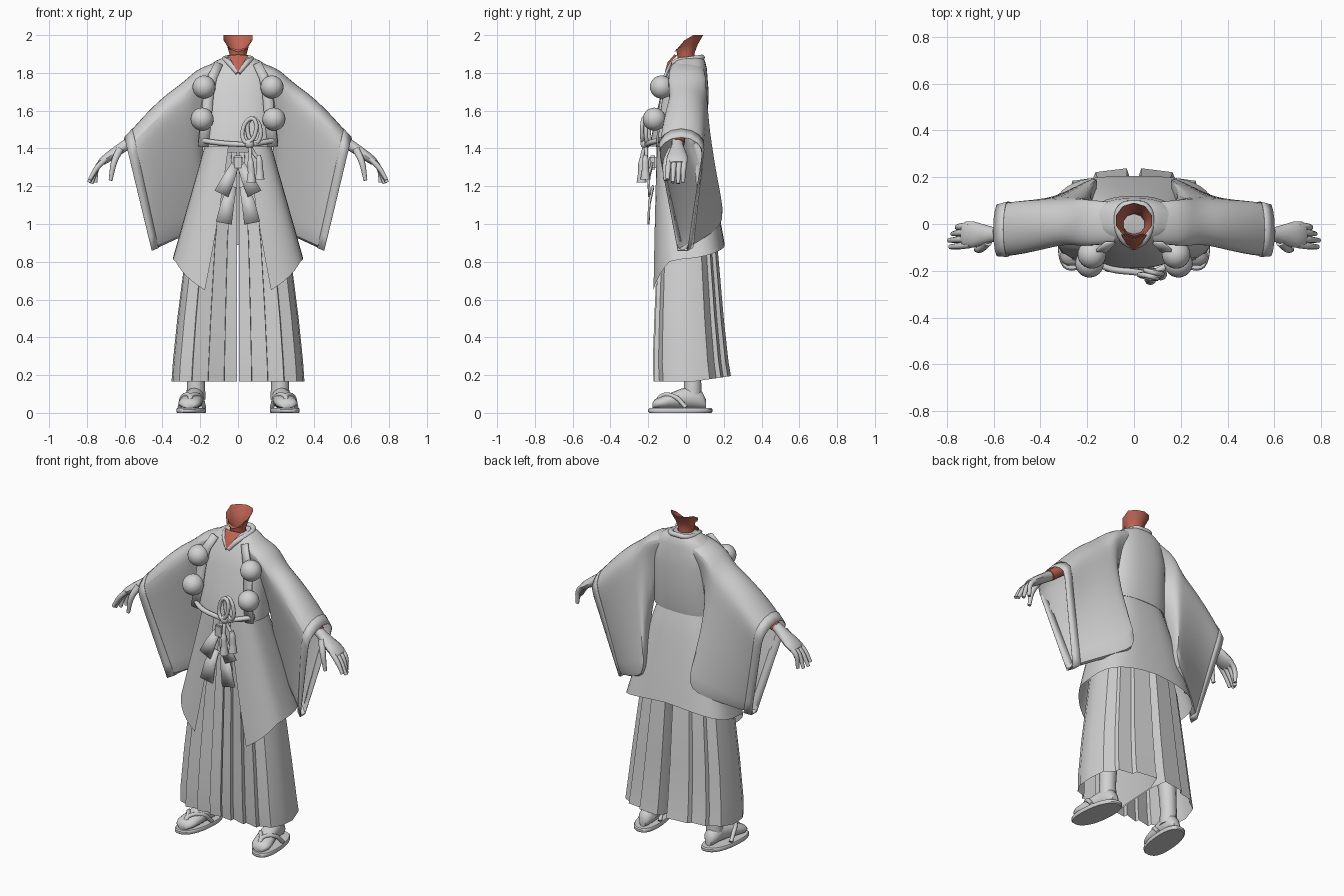
import bpy, bmesh, math
from mathutils import Vector

if "Cube" in bpy.data.objects:
    bpy.data.objects.remove(bpy.data.objects["Cube"])


def material(name, rgb):
    m = bpy.data.materials.new(name)
    m.diffuse_color = (*rgb, 1)
    m.use_nodes = True
    m.node_tree.nodes["Principled BSDF"].inputs["Base Color"].default_value = m.diffuse_color
    return m


GREY = material("cloth_grey", (0.64, 0.64, 0.64))
SKIN = material("skin_red", (0.52, 0.13, 0.09))


def finish(name, bm, mat, subsurf=0, thick=0):
    bmesh.ops.recalc_face_normals(bm, faces=bm.faces)
    me = bpy.data.meshes.new(name)
    bm.to_mesh(me)
    bm.free()
    ob = bpy.data.objects.new(name, me)
    bpy.context.collection.objects.link(ob)
    me.materials.append(mat)
    if thick:
        ob.modifiers.new("thickness", 'SOLIDIFY').thickness = thick
    if subsurf:
        ob.modifiers.new("smooth", 'SUBSURF').levels = subsurf
        ob.modifiers["smooth"].render_levels = subsurf
    return ob


def loft(name, rings, mat=GREY, closed=True, caps=(False, False), subsurf=0, thick=0):
    bm = bmesh.new()
    vs = [[bm.verts.new(p) for p in r] for r in rings]
    n = len(rings[0])
    for a, b in zip(vs, vs[1:]):
        for i in range(n if closed else n - 1):
            j = (i + 1) % n
            bm.faces.new((a[i], a[j], b[j], b[i]))
    if caps[0]:
        bm.faces.new(vs[0][::-1])
    if caps[1]:
        bm.faces.new(vs[-1])
    return finish(name, bm, mat, subsurf, thick)


def tube(name, pts, radius, mat=GREY, radii=None, cyclic=False):
    # smooth round cord through the points
    cu = bpy.data.curves.new(name, 'CURVE')
    cu.dimensions = '3D'
    cu.bevel_depth = radius
    cu.bevel_resolution = 3
    cu.use_fill_caps = True
    sp = cu.splines.new('BEZIER')
    sp.bezier_points.add(len(pts) - 1)
    sp.resolution_u = 6
    sp.use_cyclic_u = cyclic
    for i, (bp, p) in enumerate(zip(sp.bezier_points, pts)):
        bp.co = p
        bp.handle_left_type = bp.handle_right_type = 'AUTO'
        bp.radius = radii[i] if radii else 1
    cu.materials.append(mat)
    ob = bpy.data.objects.new(name, cu)
    bpy.context.collection.objects.link(ob)
    bpy.ops.object.select_all(action='DESELECT')
    bpy.context.view_layer.objects.active = ob
    ob.select_set(True)
    bpy.ops.object.convert(target='MESH')


def ball(name, c, r):
    bm = bmesh.new()
    bmesh.ops.create_uvsphere(bm, u_segments=24, v_segments=14, radius=r)
    bmesh.ops.translate(bm, verts=bm.verts, vec=c)
    finish(name, bm, GREY)


def ribbon(name, pts, width, thick=0.012):
    # flat band; each point is widened sideways across its path
    left, right = [], []
    for i, p in enumerate(pts):
        d = Vector(pts[min(i + 1, len(pts) - 1)]) - Vector(pts[max(i - 1, 0)])
        side = d.cross(Vector((0, 1, 0))).normalized() * width[i] / 2
        left.append(Vector(p) - side)
        right.append(Vector(p) + side)
    loft(name, [left, right], closed=False, thick=thick)


def spow(v, e):
    return math.copysign(abs(v) ** e, v)


def oval(a, hx, yf, yb, e):
    # a = 0 faces the front
    return hx * spow(math.sin(a), e), (yf + yb) / 2 - (yb - yf) / 2 * spow(math.cos(a), e)


def lerp(a, b, t):
    return a + (b - a) * t


# upper robe
body = [(1.882, .075, -.035, .09), (1.865, .115, -.06, .10), (1.825, .175, -.088, .11), (1.70, .195, -.13, .12),
        (1.55, .20, -.165, .115), (1.44, .212, -.188, .105), (1.41, .212, -.19, .10)]
loft("upper_robe", [[(*oval(2 * math.pi * i / 32, hx, yf, yb, .8), z) for i in range(32)]
                    for z, hx, yf, yb in body], caps=(True, True))

# coat skirt, open in front, hem dipping to two front points
rows = []
for j in range(9):
    t = j / 8
    row = []
    a0 = lerp(.14, .36, t)
    for i in range(41):
        s = i / 40
        a = lerp(a0, 2 * math.pi - a0, s)
        f = min(s, 1 - s) * 2
        hem = lerp(.65, .80, f / .3) if f < .3 else lerp(.80, .89, (f - .3) / .7)
        x, y = oval(a, lerp(.172, .345, t), lerp(-.155, -.18, t), lerp(.09, .205, t ** .8), .65)
        row.append((x, y, lerp(1.43, hem, t)))
    rows.append(row)
loft("coat_skirt", rows, closed=False)

# pleated trouser legs
pleat = [(0, -.95), (.2, -1), (.205, -.88), (.45, -1), (.455, -.88), (.7, -.97), (.71, -.85), (.9, -.75),
         (1, -.45), (1.02, 0), (.95, .45), (.78, .62), (.76, .74), (.5, .8), (.47, .92), (.08, 1), (0, .6)]
legs = [(1.38, .155, -.13, .08), (.9, .265, -.15, .165), (.5, .315, -.168, .20), (.27, .338, -.176, .225),
        (.165, .345, -.172, .238)]
for s, side in ((1, "left"), (-1, "right")):
    rings = []
    for z, x1, yf, yb in legs:
        c, r = (yf + yb) / 2, (yb - yf) / 2
        rings.append([(s * (.004 + fx * (x1 - .004)), c + fy * r, z + (.03 * max(fy, 0) if z < .2 else 0))
                      for fx, fy in pleat])
    loft(side + "_trouser_leg", rings)

# neck with open slanted rim
rings = []
for z, r, yc, tilt in ((1.78, .052, .02, 0), (1.90, .048, -.002, 0), (1.95, .06, .005, .025), (2.0, .08, .015, .09)):
    rings.append([(r * math.sin(a), yc - r * math.cos(a) * .95, z - tilt * max(0, math.cos(a)))
                  for a in [2 * math.pi * i / 10 for i in range(10)]])
loft("neck", rings, SKIN)
loft("chest_opening", [[(-.055, -.045, 1.892), (0, -.062, 1.897), (.055, -.045, 1.892)],
                       [(-.03, -.088, 1.855), (0, -.098, 1.855), (.03, -.088, 1.855)],
                       [(-.004, -.11, 1.805), (0, -.112, 1.805), (.004, -.11, 1.805)]], SKIN, closed=False)
# collar band lying on the shoulders
tube("collar", [(0, -.098, 1.80), (.05, -.062, 1.855), (.072, .02, 1.872), (.05, .075, 1.88), (0, .085, 1.882),
                (-.05, .075, 1.88), (-.072, .02, 1.872), (-.05, -.062, 1.855), (0, -.098, 1.80)], .015)


def sleeve_ring(s, top, bot, yf, yb, shift, grow=1.0):
    # teardrop section hanging from top to bottom; shift swings the bottom backwards
    mid = (yf + yb) / 2
    front, back = [], []
    for t in (0, .015, .05, .10, .18, .32, .5, .7, .88, 1):
        q = min(1, t / .16)
        w = math.sqrt(q * (2 - q)) * (1 - .78 * max(0, t - .1) / .9) * grow
        x, z, m = lerp(top[0], bot[0], t), lerp(top[1], bot[1], t), mid + shift * t ** 1.3
        front.append((s * x, m + (yf - mid) * w, z))
        back.append((s * x, m + (yb - mid) * w, z))
    return front + back[:0:-1]


# sleeves, arms and hands; the bag's inner corner wraps behind the hips
cuts = [((.08, 1.868), (.13, 1.56), -.09, .10, 0), ((.20, 1.832), (.19, 1.50), -.105, .11, .03),
        ((.25, 1.79), (.185, 1.26), -.11, .105, .13), ((.30, 1.747), (.15, 1.08), -.11, .10, .185),
        ((.345, 1.715), (.16, 1.0), -.115, .10, .19), ((.41, 1.665), (.24, .955), -.13, .10, .16),
        ((.50, 1.575), (.35, .905), -.145, .10, .09), ((.56, 1.505), (.42, .873), -.15, .10, .035),
        ((.602, 1.46), (.455, .858), -.145, .09, .01)]
for s, side in ((1, "left"), (-1, "right")):
    loft(side + "_sleeve", [sleeve_ring(s, *c) for c in cuts], subsurf=1)
    loft(side + "_cuff", [sleeve_ring(s, *c, 1.015) for c in cuts[-2:]], thick=.003)
    tube(side + "_forearm", [(s * .40, -.03, 1.56), (s * .50, -.035, 1.49), (s * .585, -.04, 1.425)], .033, SKIN)

    d, n = Vector((.82, 0, -.57)), Vector((.57, 0, .82))
    rings = []
    for u, wy, th in ((-.02, .03, .029), (.04, .032, .029), (.09, .044, .028), (.14, .056, .026),
                      (.18, .056, .022), (.20, .046, .013)):
        c = Vector((.57, -.045, 1.435)) + d * u
        ring = []
        for i in range(14):
            a = 2 * math.pi * i / 14
            p = c + n * th * math.sin(a) + Vector((0, wy * math.cos(a), 0))
            ring.append((s * p.x, p.y, p.z))
        rings.append(ring)
    loft(side + "_hand", rings, caps=(True, True))
    for k, (y, tx, tz) in enumerate(((-.088, .785, 1.235), (-.06, .79, 1.22), (-.032, .775, 1.215), (-.006, .755, 1.22))):
        tube(f"{side}_finger_{k}", [(s * .70, y, 1.345), (s * .745, y - .006, 1.30), (s * tx, y - .01, tz)],
             .0145, radii=(1.05, 1, .7))
    tube(side + "_thumb", [(s * .625, -.075, 1.395), (s * .655, -.105, 1.33), (s * .675, -.11, 1.23)],
         .017, radii=(1.2, 1, .6))

    # chest strap and pompoms
    ribbon(side + "_strap", [(s * .10, -.085, 1.852), (s * .135, -.118, 1.78), (s * .155, -.13, 1.70),
                             (s * .168, -.15, 1.55), (s * .185, -.158, 1.41)], (.045, .05, .055, .055, .055))
    ball(side + "_upper_pompom", (s * .18, -.13, 1.725), .061)
    ball(side + "_lower_pompom", (s * .19, -.168, 1.555), .061)

    # lower leg, foot and sandal
    tube(side + "_lower_leg", [(s * .222, .035, .07), (s * .222, .035, .18), (s * .20, .03, .5)], .05,
         radii=(1, .95, 1.2))
    rings = []
    for y, cx, hw, h in ((.105, .225, .02, .05), (.085, .225, .04, .09), (.03, .226, .048, .12),
                         (-.03, .235, .052, .105), (-.09, .247, .06, .08), (-.14, .256, .06, .06),
                         (-.165, .258, .048, .05), (-.178, .258, .025, .03)):
        rings.append([(s * (cx + hw * math.cos(2 * math.pi * i / 16)), y,
                       .022 + h * (1 + math.sin(2 * math.pi * i / 16)) / 2) for i in range(16)])
    loft(side + "_foot", rings, caps=(True, True))
    rings = []
    for z, g in ((0, .96), (.006, 1), (.019, 1), (.025, .96)):
        rings.append([(s * (.247 + .02 * math.cos(a) + g * .076 * spow(math.sin(a), .85)),
                       -.03 - g * .17 * spow(math.cos(a), .85), z)
                      for a in [2 * math.pi * i / 28 for i in range(28)]])
    loft(side + "_sandal_sole", rings, caps=(True, True))
    for k, x0 in enumerate((.18, .308)):
        tube(f"{side}_sandal_strap_{k}", [(s * x0, .0, .03), (s * lerp(x0, .25, .3), -.065, .088),
                                          (s * .252, -.135, .085), (s * .256, -.15, .06)], .012)

    # hanging ends of the waist tie
    ribbon(side + "_tie_upper", [(s * .014, -.185, 1.32), (s * .05, -.205, 1.24), (s * .088, -.20, 1.16)],
           (.04, .065, .08))
    ribbon(side + "_tie_lower", [(s * .03, -.18, 1.20), (s * .055, -.20, 1.11), (s * .075, -.205, 1.005)],
           (.045, .07, .085))

# waist tie knot
bm = bmesh.new()
bmesh.ops.create_cube(bm, size=1)
bmesh.ops.scale(bm, verts=bm.verts, vec=(.055, .04, .075))
bmesh.ops.translate(bm, verts=bm.verts, vec=(0, -.175, 1.325))
bmesh.ops.bevel(bm, geom=bm.edges[:], offset=.008, segments=2, affect='EDGES')
finish("tie_knot", bm, GREY)

# chest cord with looped bow and tassels
tube("chest_cord", [(-.205, -.13, 1.445), (-.12, -.185, 1.432), (0, -.205, 1.422), (.07, -.21, 1.422),
                    (.13, -.185, 1.432), (.205, -.13, 1.445)], .014)
ball("bow_knot", (.06, -.215, 1.425), .026)
for k, (cx, tilt, y) in enumerate(((.06, .25, -.225), (.085, -.15, -.205))):
    pts = []
    for i in range(8):
        a = 2 * math.pi * i / 8
        u, v = .034 * math.sin(a), .065 * math.cos(a)
        pts.append((cx + u * math.cos(tilt) + v * math.sin(tilt), y - .008 * math.sin(a),
                    1.495 + v * math.cos(tilt) - u * math.sin(tilt)))
    tube(f"bow_loop_{k}", pts, .011, cyclic=True)
for k, (x, y, z) in enumerate(((.07, -.235, 1.22), (.115, -.215, 1.235))):
    tube(f"tassel_cord_{k}", [(.06, -.215, 1.42), (lerp(.06, x, .5), y + .005, 1.37), (x - .005, y, z + .11)], .01)
    tube(f"tassel_{k}", [(x - .005, y, z + .13), (x - .003, y, z + .10), (x, y, z + .05), (x, y, z)], .024,
         radii=(.45, .75, .8, 1.1))

# smooth shading with sharp creases kept
bpy.ops.object.select_all(action='DESELECT')
for ob in bpy.context.scene.objects:
    if ob.type == 'MESH':
        ob.select_set(True)
        bpy.context.view_layer.objects.active = ob
bpy.ops.object.shade_smooth_by_angle(angle=math.radians(40))
